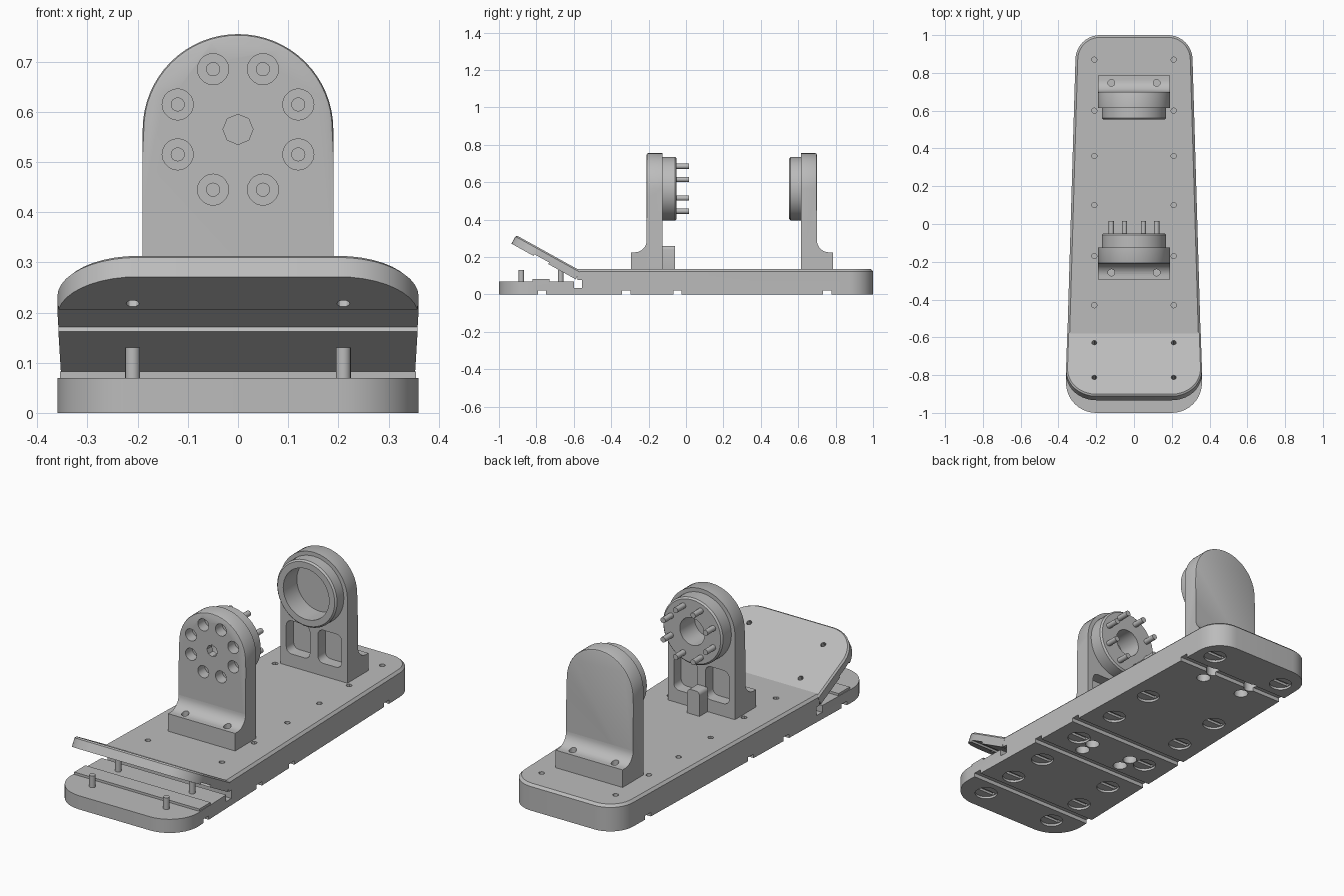
import bpy, bmesh, math
from mathutils import Matrix, Vector

cube = bpy.data.objects.get("Cube")
if cube:
    bpy.data.objects.remove(cube)

GREY = (0.5, 0.5, 0.5, 1)
mat = bpy.data.materials.new("plain grey")
mat.use_nodes = True
mat.diffuse_color = GREY
mat.node_tree.nodes["Principled BSDF"].inputs["Base Color"].default_value = GREY


def prism(bm, pts, axis, a, b):
    """Extrude a 2D outline along an axis from a to b."""
    def place(p, t):
        return {"x": (t, p[0], p[1]), "y": (p[0], t, p[1]), "z": (p[0], p[1], t)}[axis]
    lo = [bm.verts.new(place(p, a)) for p in pts]
    hi = [bm.verts.new(place(p, b)) for p in pts]
    faces = [bm.faces.new(lo), bm.faces.new(hi)]
    for i in range(len(pts)):
        j = (i + 1) % len(pts)
        faces.append(bm.faces.new((lo[i], lo[j], hi[j], hi[i])))
    bmesh.ops.recalc_face_normals(bm, faces=faces)


def arc(cx, cy, r, start, end, n=10):
    angles = [math.radians(start + (end - start) * i / n) for i in range(n + 1)]
    return [(cx + r * math.cos(t), cy + r * math.sin(t)) for t in angles]


def disc(cx, cy, r, n=24):
    return arc(cx, cy, r, 0, 360, n)[:-1]


def rounded(x0, x1, y0, y1, r):
    return (arc(x1 - r, y1 - r, r, 0, 90, 5) + arc(x0 + r, y1 - r, r, 90, 180, 5)
            + arc(x0 + r, y0 + r, r, 180, 270, 5) + arc(x1 - r, y0 + r, r, 270, 360, 5))


def box(bm, x0, x1, y0, y1, z0, z1):
    prism(bm, [(x0, y0), (x1, y0), (x1, y1), (x0, y1)], "z", z0, z1)


def bevel_where(bm, rule, width, segments=1):
    edges = [e for e in bm.edges if all(rule(v.co) for v in e.verts)]
    bmesh.ops.bevel(bm, geom=edges, offset=width, segments=segments,
                    affect="EDGES", profile=0.5)


def finish(bm, name, cutter=None):
    """Make the object, carve the cutter out of it and shade it."""
    def make(b, label):
        mesh = bpy.data.meshes.new(label)
        b.to_mesh(mesh)
        b.free()
        ob = bpy.data.objects.new(label, mesh)
        bpy.context.collection.objects.link(ob)
        return ob
    ob = make(bm, name)
    ob.data.materials.append(mat)
    bpy.ops.object.select_all(action="DESELECT")
    ob.select_set(True)
    bpy.context.view_layer.objects.active = ob
    if cutter:
        tool = make(cutter, name + "_cutter")
        tool.data.materials.append(mat)
        tool.hide_render = True
        mod = ob.modifiers.new("cut", "BOOLEAN")
        mod.operation, mod.solver, mod.object = "DIFFERENCE", "EXACT", tool
        mod.use_self = True
        bpy.ops.object.modifier_apply(modifier="cut")
        bpy.data.objects.remove(tool)
    bpy.ops.object.shade_smooth_by_angle(angle=math.radians(30))
    return ob


def plan(front):
    """Tapered outline with rounded corners."""
    rf, rb, wf, wb = 0.16, 0.13, 0.36, 0.31
    return (arc(wb - rb, 1 - rb, rb, 0, 90) + arc(rb - wb, 1 - rb, rb, 90, 180)
            + arc(rf - wf, front + rf, rf, 180, 270) + arc(wf - rf, front + rf, rf, 270, 360))


TOP, STEP, HINGE = 0.135, 0.07, -0.58
SIDES = (-1, 1)

# Base plate with lowered front, hinge slot, underside grooves and holes
base, cut = bmesh.new(), bmesh.new()
prism(base, plan(-1), "z", 0, TOP)
bevel_where(base, lambda c: c.z > TOP - 0.001, 0.012)
box(cut, -1, 1, -2, HINGE, STEP, 1)
box(cut, -1, 1, -0.6, -0.557, 0.035, STEP + 0.008)
for y in (-0.77, -0.32, -0.045, 0.755):
    box(cut, -1, 1, y - 0.022, y + 0.022, -1, 0.02)
for s in SIDES:
    for y in (0.87, 0.6, 0.36, 0.1, -0.17, -0.43):
        prism(cut, disc(s * 0.21, y, 0.014, 12), "z", 0.1, 1)
    for y in (0.87, 0.36, 0.1, -0.17, -0.45, -0.67, -0.88):
        prism(cut, disc(s * 0.21, y, 0.055), "z", -1, 0.012)
        box(cut, s * 0.21 - 0.05, s * 0.21 + 0.05, y - 0.01, y + 0.01, -1, 0.024)
    for y in (0.75, 0.675, -0.25, -0.175):
        prism(cut, disc(s * 0.12, y, 0.034), "z", -1, 0.06)
finish(base, "base_plate", cut)

# Raised rib and locating pins on the lowered front
rib = bmesh.new()
box(rib, -0.355, 0.355, -0.82, -0.73, 0.06, 0.082)
finish(rib, "front_rib")
pins = bmesh.new()
for s in SIDES:
    for y in (-0.88, -0.67):
        prism(pins, disc(s * 0.21, y, 0.015, 16), "z", 0.05, 0.13)
finish(pins, "front_pins")

# Lifted hinged flap
flap, cut = bmesh.new(), bmesh.new()
prism(flap, plan(-0.955), "z", TOP - 0.052, TOP)
bevel_where(flap, lambda c: c.z > TOP - 0.001, 0.008)
box(cut, -1, 1, HINGE + 0.018, 2, -1, 1)
box(cut, -1, 1, HINGE - 0.24, HINGE - 0.15, 0, TOP - 0.042)
for s in SIDES:
    for d in (0.055, 0.265):
        prism(cut, disc(s * 0.21, HINGE - d, 0.013, 12), "z", 0, 1)
flap_ob = finish(flap, "hinged_flap", cut)
pivot = Vector((0, HINGE, TOP))
flap_ob.data.transform(Matrix.Translation(pivot) @ Matrix.Rotation(math.radians(-29), 4, "X")
                       @ Matrix.Translation(-pivot))

AXIS, DEEP = 0.565, 0.085


def bracket(name, face, d, bore, bore_depth, boss_len):
    """Arched upright; d is the direction its boss points along y."""
    def at(u):
        return face + d * u

    # Upright plate with two windows under the boss
    plate, cut = bmesh.new(), bmesh.new()
    arch = [(-0.19, TOP)] + [(0.19, TOP)] + arc(0, AXIS, 0.19, 0, 180, 32)
    prism(plate, arch, "y", at(-DEEP), at(0))
    bevel_where(plate, lambda c: abs(c.y - at(-DEEP)) < 0.001 and c.z > 0.3, 0.008, 2)
    for s in SIDES:
        window = rounded(s * 0.09 - 0.067, s * 0.09 + 0.067, 0.2, 0.37, 0.03)
        prism(cut, window, "y", at(-0.06), at(0.1))
    prism(cut, disc(0, AXIS, bore, 40), "y", at(boss_len - bore_depth), at(0.2))

    # Round boss
    boss, boss_cut = bmesh.new(), bmesh.new()
    prism(boss, disc(0, AXIS, 0.17, 48), "y", at(-0.004), at(boss_len))
    bevel_where(boss, lambda c: abs(c.y - at(boss_len)) < 0.001, 0.008)
    prism(boss_cut, disc(0, AXIS, bore, 40), "y", at(-0.1), at(0.2))

    # Bolt circle of the driving bracket
    if d > 0:
        prism(cut, disc(0, AXIS, 0.03, 8), "y", at(-0.2), at(0))
        studs = bmesh.new()
        for i in range(8):
            t = math.radians(22.5 + 45 * i)
            x, z = 0.13 * math.cos(t), AXIS + 0.13 * math.sin(t)
            prism(cut, disc(x, z, 0.031, 20), "y", at(-0.2), at(-0.03))
            prism(studs, disc(x, z, 0.014, 16), "y", at(-0.035), at(0.14))
        finish(studs, name + "_studs")
    finish(plate, name + "_plate", cut)
    finish(boss, name + "_boss", boss_cut)

    # Filleted foot with two screw holes
    foot, cut = bmesh.new(), bmesh.new()
    curve = [(at(-u), z) for u, z in arc(DEEP + 0.065, 0.29, 0.065, 180, 270)]
    side = [(at(-DEEP), TOP)] + curve + [(at(-0.17), 0.225), (at(-0.17), TOP)]
    prism(foot, side, "x", -0.19, 0.19)
    for s in SIDES:
        prism(cut, disc(s * 0.12, at(-0.132), 0.018, 16), "z", 0.16, 1)
    finish(foot, name + "_foot", cut)


bracket("front_bracket", -0.125, 1, 0.07, 0.12, 0.075)
bracket("rear_bracket", 0.615, -1, 0.13, 0.11, 0.063)

# Small stop block between the windows of the front bracket
block = bmesh.new()
prism(block, rounded(-0.035, 0.035, 0.115, 0.26, 0.02), "y", -0.13, -0.06)
finish(block, "stop_block")
